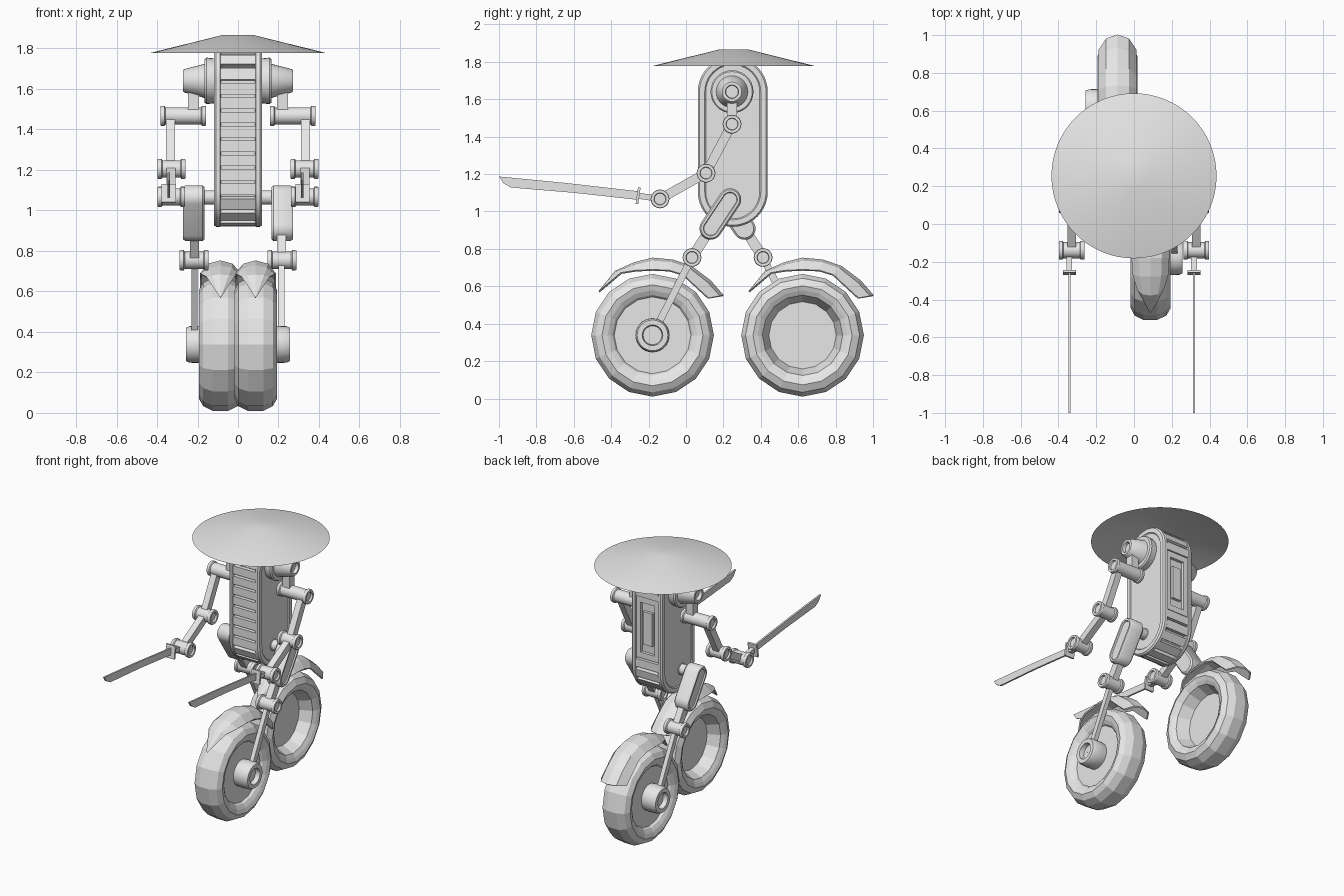
import bpy, bmesh, math
from mathutils import Vector

cube = bpy.data.objects.get("Cube")
if cube:
    bpy.data.objects.remove(cube)

grey = bpy.data.materials.new("plain_grey")
grey.use_nodes = True
grey.diffuse_color = (0.8, 0.8, 0.8, 1)
grey.node_tree.nodes["Principled BSDF"].inputs["Base Color"].default_value = (0.8, 0.8, 0.8, 1)


def finish(name, bm, smooth=True):
    bmesh.ops.remove_doubles(bm, verts=bm.verts, dist=0.0001)
    bmesh.ops.recalc_face_normals(bm, faces=bm.faces)
    mesh = bpy.data.meshes.new(name)
    bm.to_mesh(mesh)
    bm.free()
    mesh.materials.append(grey)
    if smooth:
        mesh.shade_smooth()
        mesh.set_sharp_from_angle(angle=math.radians(35))
    ob = bpy.data.objects.new(name, mesh)
    bpy.context.collection.objects.link(ob)
    return ob


def loft(name, a, b, rings, s=1, cx=0, seg=28, smooth=True):
    """Skin of round-ended outlines from a to b (y, z); rings are (x, radius)."""
    a, b = Vector(a), Vector(b)
    u = (b - a).normalized() if (b - a).length > 0.001 else Vector((0, 1))
    n = Vector((u.y, -u.x))
    half = seg // 2
    bm = bmesh.new()
    loops = []
    for x, r in rings:
        loop = []
        for end, start in ((b, 0), (a, math.pi)):
            for i in range(half + 1):
                if a == b and i == half:
                    continue
                t = start + math.pi * i / half
                p = end + r * (math.cos(t) * n + math.sin(t) * u)
                loop.append(bm.verts.new((cx + s * x, p.x, p.y)))
        loops.append(loop)
    for lo, hi in zip(loops, loops[1:]):
        for i in range(len(lo)):
            j = (i + 1) % len(lo)
            bm.faces.new((lo[i], lo[j], hi[j], hi[i]))
    bm.faces.new(loops[0])
    bm.faces.new(loops[-1])
    return finish(name, bm, smooth)


def pin(name, s, x0, x1, at, r=0.05):
    """Joint cylinder with end flanges and dished caps."""
    half = [(0.012, r * 0.6), (0, r * 0.65), (0, r * 0.95), (0.005, r), (0.02, r), (0.025, r * 0.85)]
    rings = [(x0 + d, q) for d, q in half] + [(x1 - d, q) for d, q in reversed(half)]
    return loft(name, at, at, rings, s)


def prism(name, outline, x0, x1):
    """Flat (y, z) outline given thickness along x."""
    bm = bmesh.new()
    face = bm.faces.new([bm.verts.new((x0, y, z)) for y, z in outline])
    out = bmesh.ops.extrude_face_region(bm, geom=[face])["geom"]
    bmesh.ops.translate(bm, vec=(x1 - x0, 0, 0), verts=[v for v in out if isinstance(v, bmesh.types.BMVert)])
    return finish(name, bm, False)


def bar(name, a, b, x, wx, w0, w1=None):
    """Straight bar between two (y, z) points."""
    a, b = Vector(a), Vector(b)
    u = (b - a).normalized()
    n = Vector((-u.y, u.x)) / 2
    w1 = w1 or w0
    return prism(name, [a + n * w0, b + n * w1, b - n * w1, a - n * w0], x - wx / 2, x + wx / 2)


def box(name, x0, x1, y0, y1, z0, z1):
    return prism(name, [(y0, z0), (y1, z0), (y1, z1), (y0, z1)], x0, x1)


# Body: drum, two side plates, ring of slats
CY, LOW, TOP = 0.25, 1.105, 1.64
low, top = (CY, LOW), (CY, TOP)
loft("body_drum", low, top, [(-0.09, 0.155), (0.09, 0.155)], seg=36)
plate = [(0.085, 0.15), (0.085, 0.18), (0.09, 0.187), (0.108, 0.187), (0.118, 0.178),
         (0.118, 0.15), (0.112, 0.144)]
for s, side in ((1, "left"), (-1, "right")):
    loft("body_plate_" + side, low, top, plate, s, seg=40)

R, SPAN = 0.168, TOP - LOW
arc = math.pi * R
total = 2 * (SPAN + arc)
count = 30
for i in range(count):
    d = total * i / count
    if d < SPAN:                       # front run
        p, t = Vector((CY - R, LOW + d)), Vector((0, 1))
    elif d < SPAN + arc:               # over the top
        q = (d - SPAN) / R
        p = Vector((CY - R * math.cos(q), TOP + R * math.sin(q)))
        t = Vector((math.sin(q), math.cos(q)))
    elif d < 2 * SPAN + arc:           # back run, left open for the vent
        p, t = Vector((CY + R, TOP - (d - SPAN - arc))), Vector((0, -1))
        if 1.16 < p.y < 1.63:
            continue
    else:                              # under the bottom
        q = (d - 2 * SPAN - arc) / R
        p = Vector((CY + R * math.cos(q), LOW - R * math.sin(q)))
        t = Vector((-math.sin(q), -math.cos(q)))
    bar("body_slat", p - t * 0.028, p + t * 0.028, 0, 0.175, 0.03)

# Back vent
for s in (-1, 1):
    box("vent_post", s * 0.055, s * 0.085, 0.39, 0.425, 1.18, 1.61)
for z in (1.18, 1.57):
    box("vent_rail", -0.06, 0.06, 0.39, 0.425, z, z + 0.04)
box("vent_block", -0.035, 0.035, 0.39, 0.425, 1.28, 1.51)

# Wide conical hat, open beneath
bm = bmesh.new()
bmesh.ops.create_cone(bm, cap_ends=True, segments=64, radius1=0.437, radius2=0.075, depth=0.09)
bmesh.ops.delete(bm, geom=[f for f in bm.faces if f.normal.z < -0.9], context="FACES_ONLY")
bmesh.ops.translate(bm, vec=(0, 0.255, 1.822), verts=bm.verts)
finish("hat", bm)

# Arms, each with a blade
shoulder, upper, elbow, wrist = (0.246, 1.64), (0.246, 1.467), (0.107, 1.205), (-0.139, 1.067)
for s, side in ((1, "left"), (-1, "right")):
    loft("shoulder_" + side, shoulder, shoulder,
         [(0.11, 0.11), (0.155, 0.115), (0.165, 0.108), (0.165, 0.085), (0.18, 0.08),
          (0.265, 0.058), (0.272, 0.052), (0.272, 0.036), (0.25, 0.033)], s)
    bar("shoulder_bracket_" + side, (0.246, 1.62), upper, s * 0.22, 0.055, 0.055)
    pin("upper_joint_" + side, s, 0.158, 0.383, upper)
    bar("upper_arm_" + side, upper, elbow, s * 0.333, 0.045, 0.05)
    pin("elbow_" + side, s, 0.26, 0.398, elbow)
    bar("forearm_" + side, elbow, wrist, s * 0.33, 0.045, 0.05)
    pin("wrist_" + side, s, 0.262, 0.398, wrist)
    bx = s * 0.33 - 0.012
    bar("blade_grip_" + side, wrist, (-0.255, 1.084), bx, 0.03, 0.032)
    bar("blade_guard_" + side, (-0.249, 1.083), (-0.263, 1.085), bx, 0.07, 0.09)
    prism("blade_" + side, [(-0.255, 1.108), (-0.64, 1.152), (-1, 1.187), (-0.975, 1.15), (-0.936, 1.128),
                            (-0.6, 1.1), (-0.255, 1.062)], bx - 0.006, bx + 0.006)

# Legs, wheels and fenders: left leg reaches forward, right leg back
tire = [(0.065, 0.205), (0.08, 0.215), (0.095, 0.24), (0.105, 0.27), (0.085, 0.305), (0.038, 0.328),
        (-0.038, 0.328), (-0.085, 0.305), (-0.105, 0.265), (-0.095, 0.24), (-0.08, 0.215), (0, 0.18)]
ridge = [(-0.29, 0.235), (-0.2, 0.345), (-0.1, 0.39), (0, 0.415), (0.11, 0.405), (0.21, 0.37), (0.31, 0.295), (0.38, 0.215)]
edge = [(-0.29, 0.235), (-0.17, 0.335), (-0.09, 0.348), (0, 0.352), (0.09, 0.348), (0.165, 0.325), (0.245, 0.25), (0.3, 0.2)]
width = [0.004, 0.07, 0.095, 0.1, 0.1, 0.1, 0.1, 0.1]


def fender(name, cx, cy, cz):
    bm = bmesh.new()
    rows = []
    for (ry, rz), (ey, ez), w in zip(ridge, edge, width):
        my, mz = ry * 0.75 + ey * 0.25, rz * 0.75 + ez * 0.25
        section = [(-w, ey, ez), (-w * 0.6, my, mz), (0, ry, rz), (w * 0.6, my, mz), (w, ey, ez)]
        rows.append([bm.verts.new((cx + x, cy + y, cz + z)) for x, y, z in section])
    for lo, hi in zip(rows, rows[1:]):
        for i in range(4):
            bm.faces.new((lo[i], lo[i + 1], hi[i + 1], hi[i]))
    ob = finish(name, bm, False)
    ob.modifiers.new("thickness", "SOLIDIFY").thickness = 0.01


for s, side in ((1, "front"), (-1, "back")):
    hip, shank, knee, axle = [(0.222 + s * dy, z) for dy, z in
                              ((0.013, 1.064), (-0.09, 0.909), (-0.19, 0.754), (-0.401, 0.338))]
    pin("hip_" + side, s, 0.09, 0.2, hip, 0.042)
    loft("thigh_" + side, hip, shank,
         [(0.165, 0.05), (0.175, 0.06), (0.26, 0.06), (0.272, 0.052), (0.272, 0.04), (0.264, 0.036)], s)
    bar("shank_" + side, shank, knee, s * 0.215, 0.045, 0.055)
    pin("knee_" + side, s, 0.145, 0.288, knee)
    bar("fork_" + side, knee, axle, s * 0.214, 0.03, 0.038)
    loft("hub_" + side, axle, axle,
         [(0.14, 0.088), (0.18, 0.092), (0.24, 0.09), (0.257, 0.082), (0.257, 0.055), (0.225, 0.05)], s)
    loft("wheel_" + side, axle, axle, tire, s, s * 0.087, 16, False)
    fender("fender_" + side, s * 0.087, axle[0], axle[1])
